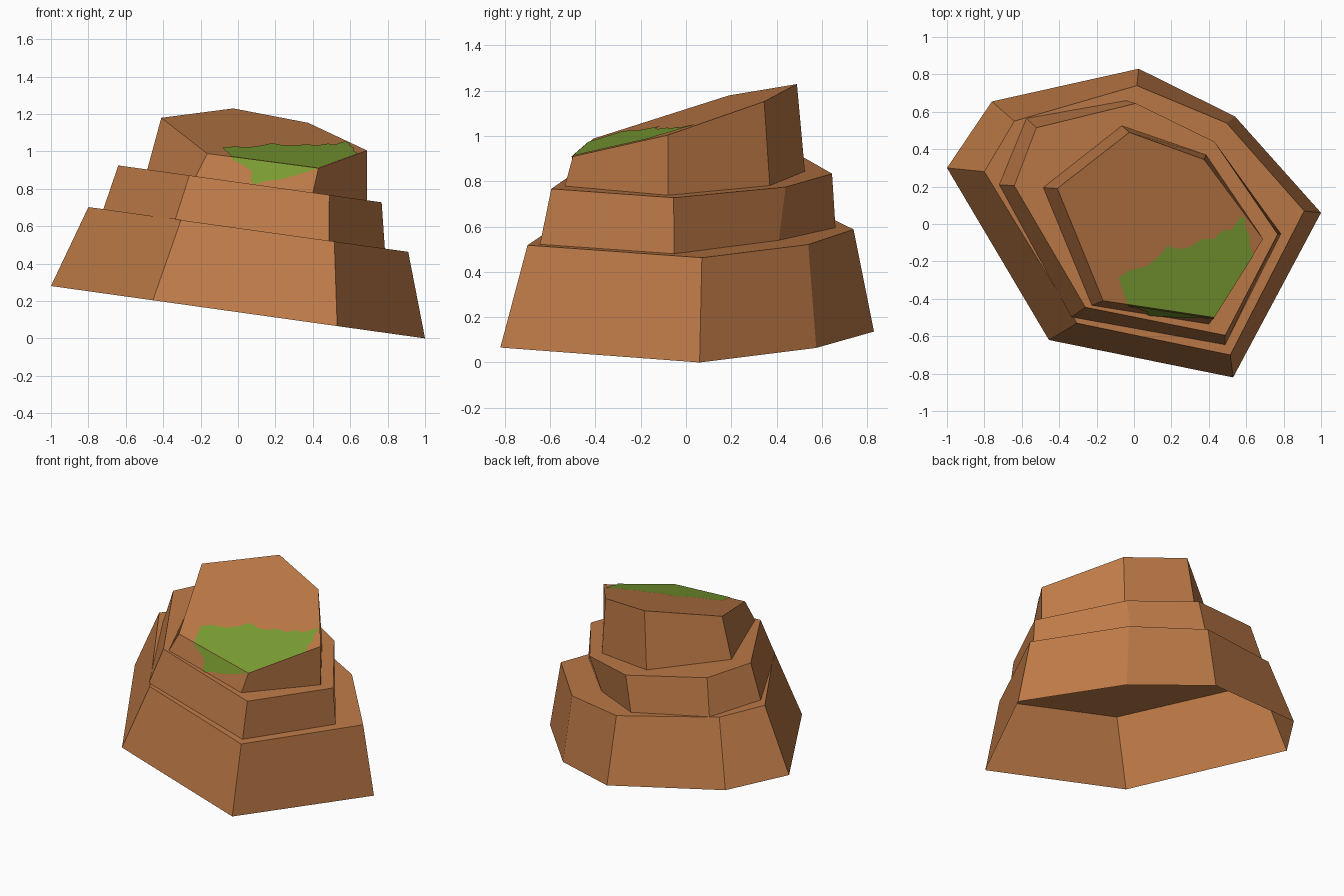
import bpy
from mathutils import Vector
from mathutils.geometry import normal

if "Cube" in bpy.data.objects:
    bpy.data.objects.remove(bpy.data.objects["Cube"])


def material(name, rgb):
    m = bpy.data.materials.new(name)
    m.diffuse_color = (*rgb, 1)
    m.use_nodes = True
    m.node_tree.nodes["Principled BSDF"].inputs["Base Color"].default_value = m.diffuse_color
    return m


ROCK = material("brown rock", (0.515, 0.195, 0.063))
MOSS = material("green moss", (0.198, 0.337, 0.032))


def make_object(name, verts, faces, mat):
    me = bpy.data.meshes.new(name)
    me.from_pydata(verts, [], faces)
    me.materials.append(mat)
    ob = bpy.data.objects.new(name, me)
    bpy.context.collection.objects.link(ob)
    return ob


def plane(base, sx, sy=0.0):
    """Height function of a tilted plane."""
    return lambda x, y: base + sx * x + sy * y


def tier(name, low, low_z, high, high_z):
    """Tapered rock layer, open below, between two tilted planes."""
    n = len(low)
    verts = [(x, y, low_z(x, y)) for x, y in low]
    verts += [(x, y, high_z(x, y)) for x, y in high]
    faces = [(i, (i + 1) % n, (i + 1) % n + n, i + n) for i in range(n)]
    faces.append(tuple(range(n, 2 * n)))
    make_object(name, verts, faces, ROCK)
    return [Vector(v) for v in verts]


# Tilted bedding planes between the layers
ground = plane(0.14, -0.14)
ledge_1 = plane(0.59, -0.14)
ledge_2 = plane(0.835, -0.14)
summit = plane(1.089, -0.09, 0.282)

# Three stacked rock layers
tier("lower_rock_layer",
     [(-1, .30), (-.455, -.62), (.53, -.82), (1, .06), (.54, .575), (.025, .83), (-.76, .655)], ground,
     [(-.80, .28), (-.305, -.53), (.515, -.70), (.91, .07), (.495, .54), (.015, .74), (-.64, .55)], ledge_1)
tier("middle_rock_layer",
     [(-.72, .21), (-.335, -.497), (.487, -.645), (.785, -.052), (.36, .41), (-.04, .66), (-.575, .565)], ledge_1,
     [(-.64, .205), (-.26, -.445), (.488, -.595), (.768, -.055), (.43, .44), (.01, .645), (-.522, .515)], ledge_2)
top = tier("upper_rock_layer",
           [(-.485, .195), (-.225, -.435), (.40, -.535), (.69, -.08), (.385, .37), (-.065, .525)], ledge_2,
           [(-.41, .19), (-.165, -.41), (.43, -.50), (.69, -.08), (.375, .345), (-.025, .49)], summit)

# Moss patch on the sloping summit
outline = [(-.035, -.43), (.43, -.50), (.64, -.165), (.617, -.12), (.62, -.065), (.595, -.02),
           (.595, .03), (.57, .04), (.52, -.035), (.48, -.03), (.425, -.08), (.365, -.08),
           (.295, -.125), (.235, -.135), (.18, -.115), (.135, -.17), (.07, -.225),
           (-.03, -.25), (-.083, -.29), (-.055, -.37)]
make_object("summit_moss", [(x, y, summit(x, y) + 0.004) for x, y in outline],
            [tuple(range(len(outline)))], MOSS)

# Moss hanging over the front wall, drawn in x-z and projected onto the wall
b_top, c_top, c_low = top[7], top[8], top[2]
n = normal(b_top, c_low, c_top)
if n.y > 0:
    n = -n
drape = [(-.035, summit(-.035, -.43)), (-.03, .955), (.03, .925), (.075, .89), (.068, .845),
         (.088, .82), (.15, .84), (.24, .85), (.34, .88), (.43, summit(.43, -.5))]
verts = []
for x, z in drape:
    y = c_top.y - (n.x * (x - c_top.x) + n.z * (z - c_top.z)) / n.y
    verts.append(Vector((x, y, z)) + n * 0.005)
make_object("front_moss", verts, [tuple(range(len(verts)))], MOSS)
